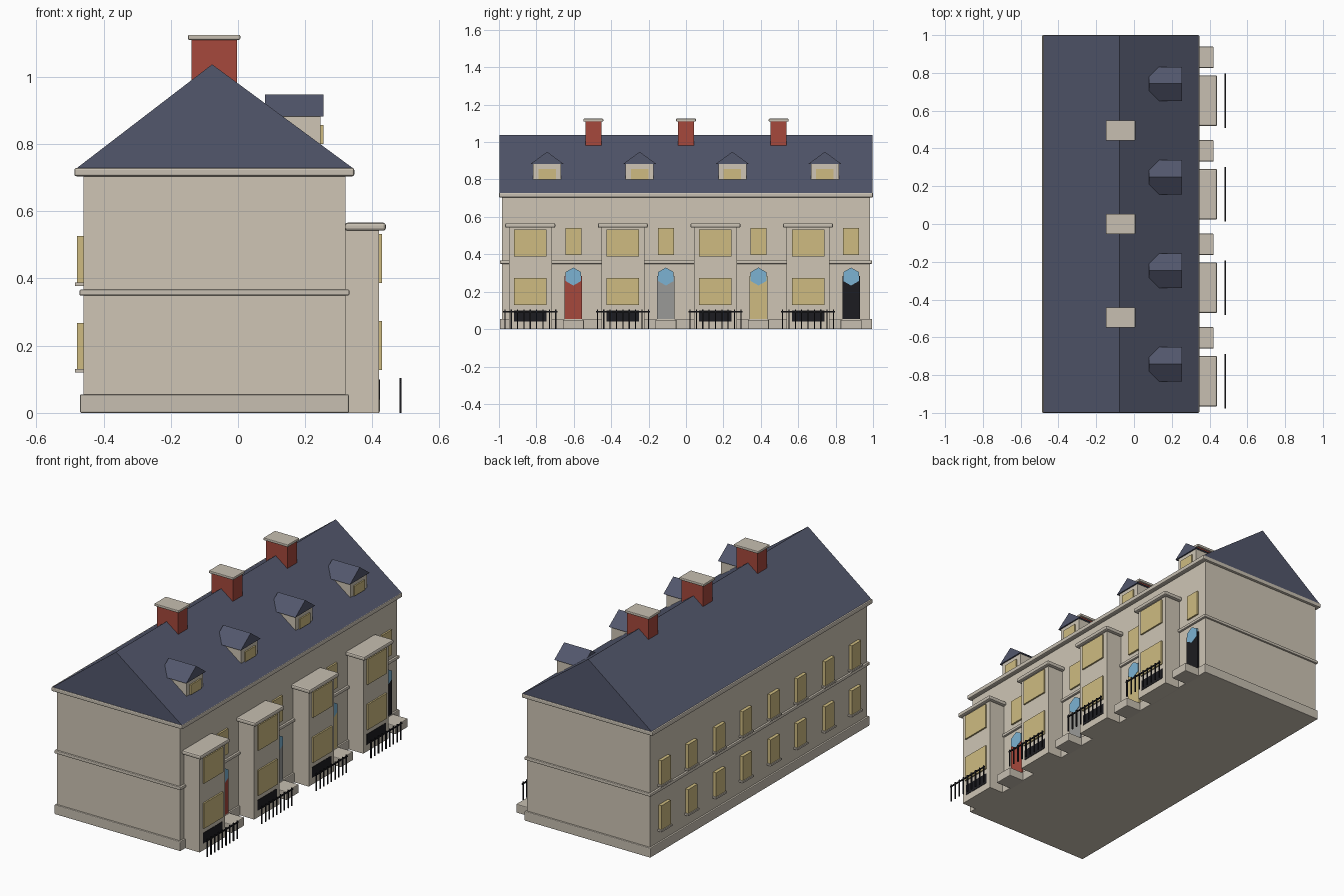
import bpy, bmesh, math
from mathutils import Matrix, Vector

if "Cube" in bpy.data.objects:
    bpy.data.objects.remove(bpy.data.objects["Cube"])


def mat(name, rgb):
    m = bpy.data.materials.new(name)
    m.diffuse_color = (*rgb, 1)
    m.use_nodes = True
    m.node_tree.nodes["Principled BSDF"].inputs["Base Color"].default_value = m.diffuse_color
    return m


WALL = mat("cream render", (0.62, 0.56, 0.46))
STONE = mat("pale stone", (0.57, 0.52, 0.44))
SLATE = mat("blue slate", (0.085, 0.095, 0.15))
BRICK = mat("red brick", (0.38, 0.065, 0.045))
GLASS = mat("warm window", (0.62, 0.50, 0.22))
FAN = mat("blue glass", (0.20, 0.45, 0.65))
GREY = mat("grey paint", (0.32, 0.32, 0.31))
BLACK = mat("black paint", (0.012, 0.012, 0.015))


def finish(name, bm, material, bevel=0):
    bmesh.ops.recalc_face_normals(bm, faces=bm.faces)
    me = bpy.data.meshes.new(name)
    bm.to_mesh(me)
    bm.free()
    me.materials.append(material)
    ob = bpy.data.objects.new(name, me)
    bpy.context.collection.objects.link(ob)
    if bevel:
        mod = ob.modifiers.new("rounded edges", 'BEVEL')
        mod.width, mod.segments = bevel, 2
    return ob


def add_box(bm, x, y, z):
    """Box from (min, max) pairs."""
    size = Matrix.Diagonal((x[1] - x[0], y[1] - y[0], z[1] - z[0], 1))
    mid = Vector((sum(x) / 2, sum(y) / 2, sum(z) / 2))
    bmesh.ops.create_cube(bm, size=1, matrix=Matrix.Translation(mid) @ size)


def box(name, x, y, z, material, bevel=0):
    bm = bmesh.new()
    add_box(bm, x, y, z)
    return finish(name, bm, material, bevel)


def prism(name, points, direction, material):
    """Extrude a planar outline along a direction."""
    bm = bmesh.new()
    f = bm.faces.new([bm.verts.new(p) for p in points])
    ext = bmesh.ops.extrude_face_region(bm, geom=[f], use_keep_orig=True)
    moved = [v for v in ext['geom'] if isinstance(v, bmesh.types.BMVert)]
    bmesh.ops.translate(bm, verts=moved, vec=direction)
    return finish(name, bm, material)


def span(c, half):
    return (c - half, c + half)


# Main block with its horizontal bands
box("terrace_walls", (-0.46, 0.32), (-0.985, 0.985), (0, 0.72), WALL)
box("plinth", (-0.47, 0.33), (-0.995, 0.995), (0, 0.055), STONE, 0.004)
box("string_course", (-0.472, 0.332), (-0.995, 0.995), (0.349, 0.367), STONE, 0.005)
box("cornice", (-0.487, 0.346), (-1.0, 1.0), (0.704, 0.729), STONE, 0.006)
prism("gable_roof", [(-0.48, -0.997, 0.728), (0.342, -0.997, 0.728), (-0.077, -0.997, 1.037)],
      (0, 1.994, 0), SLATE)

# Chimneys on the ridge
for y in (-0.495, 0, 0.495):
    box("chimney_stack", (-0.138, -0.003), span(y, 0.043), (0.9, 1.112), BRICK)
    box("chimney_cap", (-0.149, 0.007), span(y, 0.053), (1.11, 1.125), STONE, 0.004)

# Four repeated houses
for i, door_colour in enumerate((BRICK, GREY, GLASS, BLACK)):
    house = -0.7425 + 0.495 * i
    bay, door = house - 0.09, house + 0.14

    # Two-storey bay
    box("bay_walls", (0.315, 0.42), span(bay, 0.115), (0, 0.55), WALL)
    box("bay_cap", (0.318, 0.44), span(bay, 0.134), (0.542, 0.566), STONE, 0.008)
    for z in (0.128, 0.387):
        box("bay_window", (0.419, 0.429), span(bay, 0.087), (z, z + 0.145), GLASS)
    box("basement_window", (0.418, 0.422), span(bay, 0.087), (0.04, 0.1), BLACK)

    # Entrance
    box("door_step", (0.32, 0.422), span(door, 0.056), (0, 0.05), STONE, 0.004)
    box("front_door", (0.318, 0.329), span(door, 0.047), (0.05, 0.285), door_colour)
    fan = [(0.318, door + 0.048 * math.sin(a), 0.281 + 0.048 * math.cos(a))
           for a in (k * math.pi / 3 for k in range(6))]
    prism("fanlight", fan, (0.013, 0, 0), FAN)
    box("upper_window", (0.318, 0.33), span(door, 0.043), (0.395, 0.54), GLASS)

    # Area railings joined into one object
    bm = bmesh.new()
    add_box(bm, span(0.483, 0.003), span(bay, 0.145), (0.09, 0.097))
    for k in range(9):
        add_box(bm, span(0.483, 0.003), span(bay - 0.136 + 0.034 * k, 0.003), (0, 0.104))
    finish("railings", bm, BLACK)

    # Dormer sunk into the slope
    box("dormer_walls", (0.1, 0.246), span(house, 0.075), (0.8, 0.888), WALL)
    box("dormer_window", (0.245, 0.254), span(house, 0.047), (0.8, 0.857), GLASS)
    prism("dormer_roof", [(0.08, house - 0.09, 0.882), (0.08, house + 0.09, 0.882),
                          (0.08, house, 0.948)], (0.174, 0, 0), SLATE)

    # Rear windows with sills
    for y in (house - 0.121, house + 0.121):
        for z in (0.13, 0.388):
            box("rear_window", (-0.479, -0.458), span(y, 0.042), (z, z + 0.138), GLASS)
            box("rear_sill", (-0.485, -0.458), span(y, 0.05), (z - 0.01, z), STONE)
